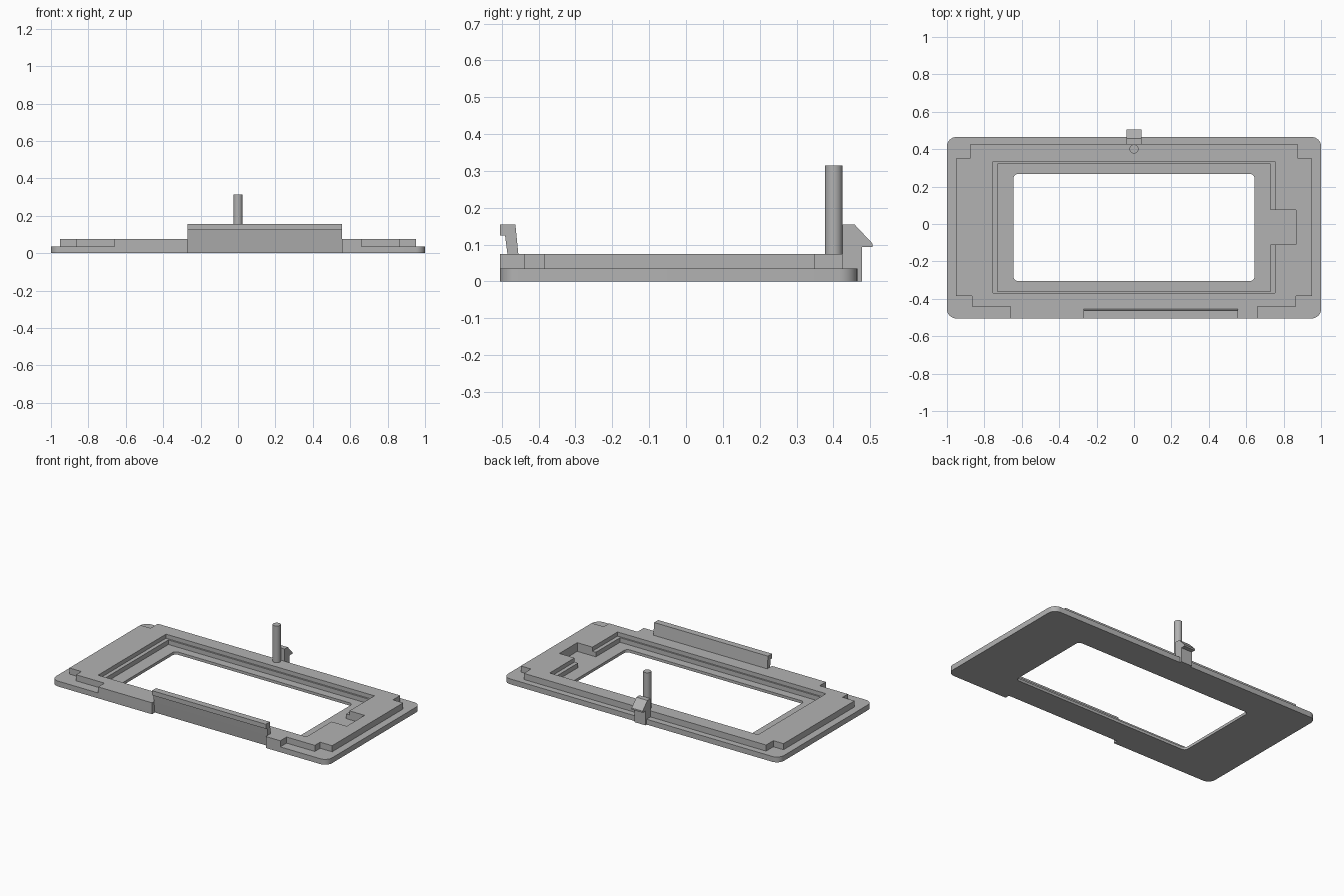
import bpy, bmesh, math
from mathutils import Matrix

cube = bpy.data.objects.get("Cube")
if cube:
    bpy.data.objects.remove(cube, do_unlink=True)

grey = bpy.data.materials.new("plain grey")
grey.use_nodes = True
colour = (0.45, 0.45, 0.45, 1)
grey.diffuse_color = colour
grey.node_tree.nodes["Principled BSDF"].inputs["Base Color"].default_value = colour


def prism(name, outline, low, high, along_x=False):
    """Extrude a flat outline along z, or a (y, z) profile along x."""
    bm = bmesh.new()
    place = (lambda a, b: (low, a, b)) if along_x else (lambda a, b: (a, b, low))
    face = bm.faces.new([bm.verts.new(place(a, b)) for a, b in outline])
    grown = bmesh.ops.extrude_face_region(bm, geom=[face])["geom"]
    shift = (high - low, 0, 0) if along_x else (0, 0, high - low)
    bmesh.ops.translate(bm, vec=shift, verts=[v for v in grown if isinstance(v, bmesh.types.BMVert)])
    bmesh.ops.recalc_face_normals(bm, faces=bm.faces)
    mesh = bpy.data.meshes.new(name)
    bm.to_mesh(mesh)
    bm.free()
    mesh.materials.append(grey)
    obj = bpy.data.objects.new(name, mesh)
    bpy.context.collection.objects.link(obj)
    return obj


def rounded(x0, x1, y0, y1, r, steps=8):
    """Rectangle outline with round corners."""
    points = []
    centres = [(x1 - r, y1 - r), (x0 + r, y1 - r), (x0 + r, y0 + r), (x1 - r, y0 + r)]
    for quarter, (cx, cy) in enumerate(centres):
        for i in range(steps + 1):
            a = (quarter + i / steps) * math.pi / 2
            points.append((cx + r * math.cos(a), cy + r * math.sin(a)))
    return points


def combine(target, other, operation):
    """Apply a boolean and discard the helper."""
    other.hide_render = True
    mod = target.modifiers.new(operation, 'BOOLEAN')
    mod.operation = operation
    mod.solver = 'EXACT'
    mod.object = other
    bpy.context.view_layer.objects.active = target
    bpy.ops.object.modifier_apply(modifier=mod.name)
    bpy.data.objects.remove(other, do_unlink=True)


FRONT, BACK = -0.505, 0.465
BASE_TOP, FRAME_TOP = 0.035, 0.075
LEDGE, FLOOR = 0.048, 0.018
LIP = (-0.27, 0.555)

# Base plate with the notched upper frame
frame = prism("frame", rounded(-1, 1, FRONT, BACK, 0.05), 0, BASE_TOP)
half = [(0.66, FRONT), (0.66, -0.44), (0.865, -0.44), (0.865, -0.385),
        (0.952, -0.385), (0.952, 0.35), (0.878, 0.35), (0.878, 0.425)]
upper = half + [(-x, y) for x, y in reversed(half)]
combine(frame, prism("upper_frame", upper, 0.02, FRAME_TOP), 'UNION')

# Stepped recess, side notch and window opening
recess = [(-0.73, -0.36), (0.73, -0.36), (0.73, -0.11), (0.865, -0.11),
          (0.865, 0.075), (0.73, 0.075), (0.73, 0.322), (-0.73, 0.322)]
ledge = [(-0.755, -0.37), (0.755, -0.37), (0.755, 0.333), (-0.755, 0.333)]
window = rounded(-0.645, 0.645, -0.305, 0.268, 0.025, 5)
for name, outline, bottom in (("ledge", ledge, LEDGE), ("recess", recess, FLOOR), ("window", window, -0.1)):
    combine(frame, prism(name + "_cutter", outline, bottom, 0.2), 'DIFFERENCE')

# Sloping relief in the front edge below the lip
relief = [(-0.6, -0.05), (-0.468, -0.05), (-0.491, 0.125), (-0.6, 0.125)]
combine(frame, prism("relief_cutter", relief, *LIP, along_x=True), 'DIFFERENCE')

# Front lip leaning outward with a hooked top
lip = [(-0.455, 0.075), (-0.463, 0.155), (FRONT, 0.155), (FRONT, 0.125),
       (-0.491, 0.125), (-0.4845, 0.075)]
prism("front_lip", lip, *LIP, along_x=True)

# Rear snap clip
clip = [(0.425, 0), (0.478, 0), (0.478, 0.093), (0.506, 0.093),
        (0.506, 0.103), (0.457, 0.155), (0.425, 0.155)]
prism("rear_clip", clip, -0.04, 0.04, along_x=True)

# Upright pin
bpy.ops.mesh.primitive_cylinder_add(vertices=32, radius=0.024, depth=0.24, location=(0, 0.401, 0.195))
pin = bpy.context.object
pin.name = "pin"
pin.data.materials.append(grey)

# Smooth the round surfaces only
for obj in (frame, pin):
    bpy.ops.object.select_all(action='DESELECT')
    obj.select_set(True)
    bpy.context.view_layer.objects.active = obj
    bpy.ops.object.shade_smooth_by_angle(angle=math.radians(30))
